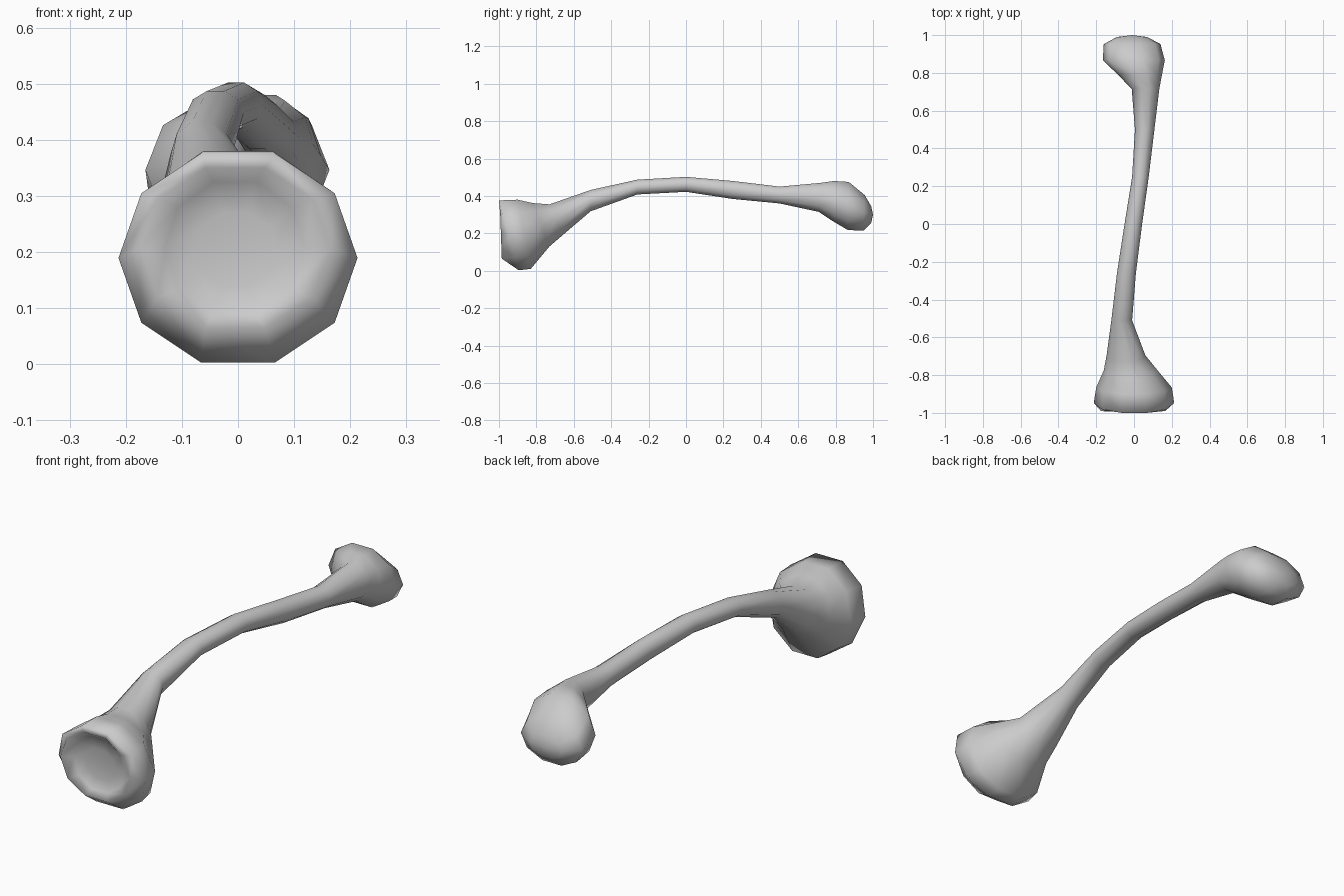
import bpy, bmesh, math

if "Cube" in bpy.data.objects:
    bpy.data.objects.remove(bpy.data.objects["Cube"])

SIDES = 10
S72 = math.sin(math.radians(72))

# Cross-sections: x min, x max, (y, z) of top edge, (y, z) of bottom edge
rings = [
    # dished front face
    (-.08, .07, (-.955, .27), (-.95, .14)),
    (-.13, .12, (-.965, .325), (-.96, .09)),
    (-.175, .165, (-.995, .35), (-.985, .065)),
    # flared end
    (-.213, .213, (-1.0, .376), (-.895, .003)),
    (-.20, .20, (-.90, .38), (-.83, .01)),
    (-.16, .125, (-.82, .362), (-.73, .13)),
    (-.145, .06, (-.73, .355), (-.66, .19)),
    # slender shaft
    (-.12, -.01, (-.51, .432), (-.51, .318)),
    (-.09, .01, (-.26, .487), (-.26, .408)),
    (-.05, .043, (0, .502), (0, .422)),
    (-.01, .078, (.25, .48), (.25, .384)),
    (.005, .108, (.50, .45), (.50, .36)),
    # rounded far end
    (-.012, .134, (.72, .470), (.71, .315)),
    (-.085, .148, (.79, .48), (.79, .262)),
    (-.165, .163, (.87, .475), (.865, .218)),
    (-.16, .14, (.955, .405), (.95, .214)),
    (-.09, .07, (.99, .345), (.99, .255)),
]

bm = bmesh.new()


def add_ring(x0, x1, top, bottom):
    cx, rx = (x0 + x1) / 2, (x1 - x0) / 2
    cy, ry = (top[0] + bottom[0]) / 2, (top[0] - bottom[0]) / 2 / S72
    cz, rz = (top[1] + bottom[1]) / 2, (top[1] - bottom[1]) / 2 / S72
    verts = []
    for k in range(SIDES):
        a = 2 * math.pi * k / SIDES
        verts.append(bm.verts.new((cx + rx * math.cos(a),
                                   cy + ry * math.sin(a),
                                   cz + rz * math.sin(a))))
    return verts


loops = [add_ring(*r) for r in rings]
for a, b in zip(loops, loops[1:]):
    for k in range(SIDES):
        n = (k + 1) % SIDES
        bm.faces.new((a[k], a[n], b[n], b[k]))

# end caps
for loop, tip in ((loops[0], (0, -.95, .205)), (loops[-1], (-.01, 1.0, .30))):
    centre = bm.verts.new(tip)
    for k in range(SIDES):
        bm.faces.new((loop[k], loop[(k + 1) % SIDES], centre))

bmesh.ops.recalc_face_normals(bm, faces=bm.faces)
for f in bm.faces:
    f.smooth = True
mesh = bpy.data.meshes.new("bone")
bm.to_mesh(mesh)
bm.free()
bone = bpy.data.objects.new("bone", mesh)
bpy.context.collection.objects.link(bone)
